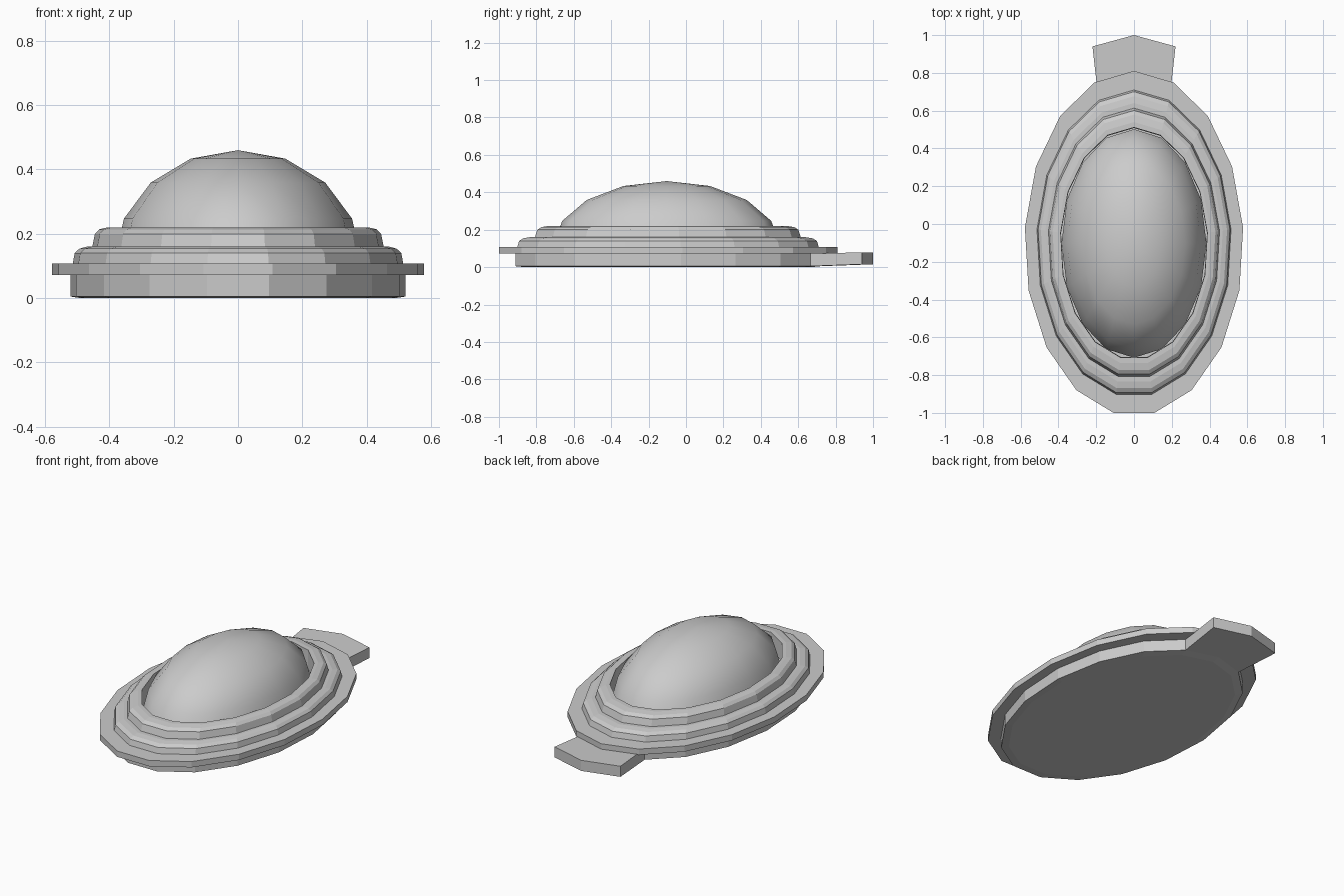
import bpy, bmesh
from math import sin, cos, pi

if "Cube" in bpy.data.objects:
    bpy.data.objects.remove(bpy.data.objects["Cube"])

SIDES, RATIO, CY = 17, 1.575, -0.103   # 17-sided oval, stretched along y


def finish(bm, name):
    bmesh.ops.recalc_face_normals(bm, faces=bm.faces)
    mesh = bpy.data.meshes.new(name)
    bm.to_mesh(mesh)
    bm.free()
    obj = bpy.data.objects.new(name, mesh)
    bpy.context.collection.objects.link(obj)
    return obj


def ring(bm, r, z):
    return [bm.verts.new((r * sin(2 * pi * k / SIDES),
                          CY + RATIO * r * cos(2 * pi * k / SIDES), z))
            for k in range(SIDES)]


# Stepped oval setting: (x radius, z) profile from underside to inner lip
profile = [(0.523, 0.005), (0.523, 0.072), (0.58, 0.072), (0.58, 0.107),
           (0.516, 0.107), (0.51, 0.14), (0.495, 0.154), (0.472, 0.16),
           (0.455, 0.16), (0.447, 0.2), (0.433, 0.214), (0.408, 0.22),
           (0.39, 0.22), (0.388, 0.115)]
bm = bmesh.new()
rings = [ring(bm, r, z) for r, z in profile]
for a, b in zip(rings, rings[1:]):
    for k in range(SIDES):
        # the two rearmost base walls open into the tab
        if a is rings[0] and k in (0, SIDES - 1):
            continue
        n = (k + 1) % SIDES
        bm.faces.new((a[k], a[n], b[n], b[k]))
# Very shallow underside
inner = ring(bm, 0.49, 0.0)
for k in range(SIDES):
    n = (k + 1) % SIDES
    bm.faces.new((rings[0][k], inner[k], inner[n], rings[0][n]))
bm.faces.new(inner)

# Pointed tab pulled out from the two rear base walls
low = [rings[0][i] for i in (-1, 0, 1)]
high = [rings[1][i] for i in (-1, 0, 1)]
tip = [(-0.22, 0.94), (0, 1.0), (0.22, 0.94)]
out_low = [bm.verts.new((x, y, 0.015)) for x, y in tip]
out_high = [bm.verts.new((x, y, 0.079)) for x, y in tip]
for i in range(2):
    j = i + 1
    bm.faces.new((low[i], low[j], out_low[j], out_low[i]))
    bm.faces.new((high[i], high[j], out_high[j], out_high[i]))
    bm.faces.new((out_low[i], out_low[j], out_high[j], out_high[i]))
for i in (0, 2):
    bm.faces.new((low[i], out_low[i], out_high[i], high[i]))
finish(bm, "stepped_setting")

# Smooth oval dome seated in the setting
bm = bmesh.new()
bmesh.ops.create_uvsphere(bm, u_segments=16, v_segments=8, radius=1)
bmesh.ops.delete(bm, geom=[v for v in bm.verts if v.co.z < -0.01], context='VERTS')
for v in bm.verts:
    v.co = (v.co.x * 0.384, CY + v.co.y * 0.605, 0.115 + v.co.z * 0.345)
for f in bm.faces:
    f.smooth = True
finish(bm, "dome")
